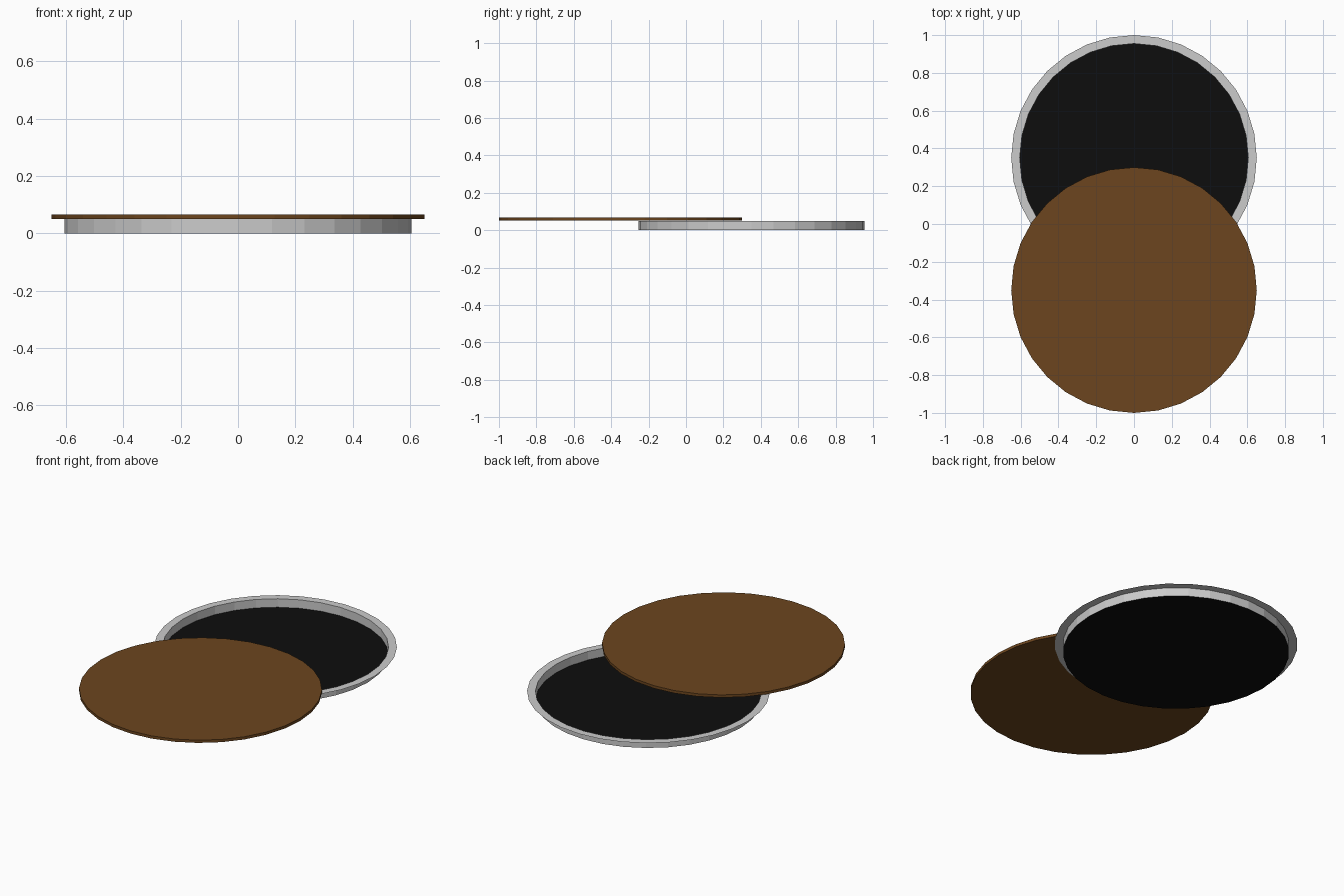
import bpy, bmesh
from math import sin, cos, pi

if "Cube" in bpy.data.objects:
    bpy.data.objects.remove(bpy.data.objects["Cube"])

SIDES = 32
RIM_Y, LID_Y = 0.35, -0.35
OUTER, INNER = 0.65, 0.605
DEPTH, LID_TOP = 0.05, 0.067


def lathe(name, profile, y, color=None, caps=()):
    """Spin (radius, z) points around a vertical axis; cap the listed rings."""
    bm = bmesh.new()
    rings = [[bm.verts.new((r * sin(2 * pi * i / SIDES), r * cos(2 * pi * i / SIDES), z))
              for i in range(SIDES)] for r, z in profile]
    for a, b in zip(rings, rings[1:]):
        for i in range(SIDES):
            j = (i + 1) % SIDES
            bm.faces.new((a[i], a[j], b[j], b[i]))
    for c in caps:
        bm.faces.new(rings[c])
    bmesh.ops.recalc_face_normals(bm, faces=bm.faces)
    for f in bm.faces:
        # open sheets with a flat top face upward
        if len(caps) == 1 and f.normal.z < 0:
            f.normal_flip()
    mesh = bpy.data.meshes.new(name)
    bm.to_mesh(mesh)
    bm.free()
    obj = bpy.data.objects.new(name, mesh)
    obj.location.y = y
    bpy.context.collection.objects.link(obj)
    if color:
        mat = bpy.data.materials.new(name + "_color")
        mat.diffuse_color = color
        mat.use_nodes = True
        mat.node_tree.nodes["Principled BSDF"].inputs["Base Color"].default_value = mat.diffuse_color
        mesh.materials.append(mat)
    return obj


# thin grey collar: upright wall with a flat flange at the top
lathe("hole_rim", [(INNER, 0), (INNER, DEPTH), (OUTER, DEPTH)], RIM_Y)

# black floor of the hole
lathe("hole_floor", [(INNER, 0)], RIM_Y, (0.004, 0.004, 0.004, 1), caps=(0,))

# brown cover slid forward, resting on the rim
lathe("cover", [(OUTER, DEPTH + 0.001), (OUTER, LID_TOP)], LID_Y,
      (0.15, 0.06, 0.013, 1), caps=(0, 1))
